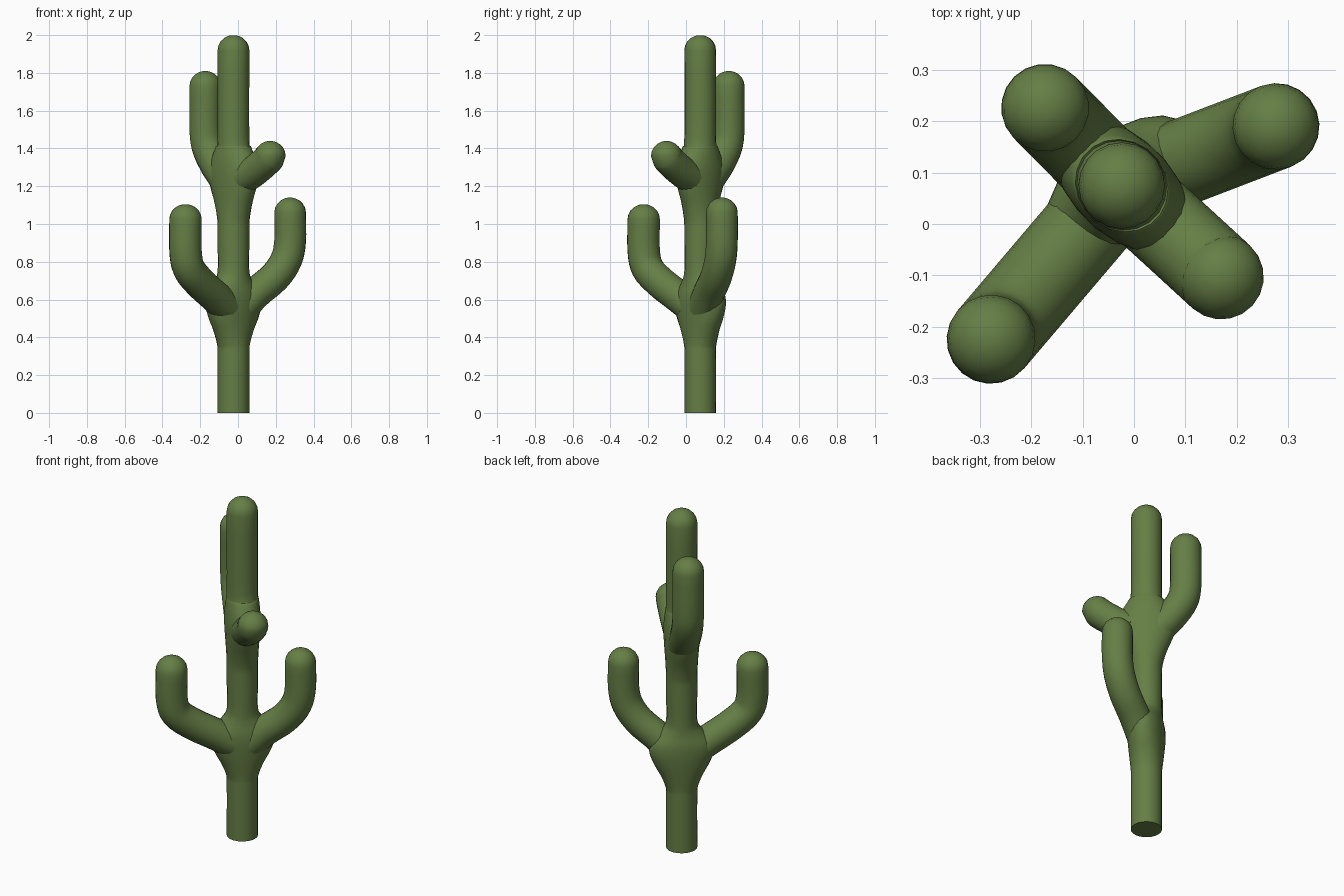
import bpy
import bmesh
import math
from mathutils import Vector

if "Cube" in bpy.data.objects:
    bpy.data.objects.remove(bpy.data.objects["Cube"])

SIDES = 20
R = 0.084
AXIS = Vector((-0.024, 0.075, 0))

green = bpy.data.materials.new("cactus_green")
green.diffuse_color = (0.13, 0.21, 0.06, 1)
green.use_nodes = True
green.node_tree.nodes["Principled BSDF"].inputs["Base Color"].default_value = green.diffuse_color


def spline(points, steps=4):
    """Smooth Catmull-Rom curve through the points."""
    p = [Vector(q) for q in points]
    p = [2 * p[0] - p[1]] + p + [2 * p[-1] - p[-2]]
    out = []
    for a, b, c, d in zip(p, p[1:], p[2:], p[3:]):
        for s in range(steps):
            t = s / steps
            out.append(0.5 * (2 * b + (c - a) * t + (2 * a - 5 * b + 4 * c - d) * t * t
                              + (3 * b - a - 3 * c + d) * t ** 3))
    return out + [p[-2]]


def circle(center, u, v, r):
    return [center + r * (math.cos(a) * u + math.sin(a) * v)
            for a in (2 * math.pi * i / SIDES for i in range(SIDES))]


def dome(base, u, v, r, height):
    """Rounded tip rings, pointing straight up."""
    return [circle(base + Vector((0, 0, height * math.sin(a))), u, v, r * math.cos(a))
            for a in (math.radians(d) for d in (18, 36, 54, 70, 82))]


def loft(name, rings):
    bm = bmesh.new()
    loops = [[bm.verts.new(p) for p in ring] for ring in rings]
    for lo, hi in zip(loops, loops[1:]):
        for i in range(SIDES):
            j = (i + 1) % SIDES
            bm.faces.new((lo[i], lo[j], hi[j], hi[i]))
    bm.faces.new(loops[0][::-1])
    bm.faces.new(loops[-1])
    bmesh.ops.recalc_face_normals(bm, faces=bm.faces)
    mesh = bpy.data.meshes.new(name)
    bm.to_mesh(mesh)
    bm.free()
    mesh.materials.append(green)
    ob = bpy.data.objects.new(name, mesh)
    bpy.context.collection.objects.link(ob)
    bpy.ops.object.select_all(action='DESELECT')
    ob.select_set(True)
    bpy.context.view_layer.objects.active = ob
    bpy.ops.object.shade_smooth_by_angle(angle=math.radians(50))


X, Y = Vector((1, 0, 0)), Vector((0, 1, 0))


# Trunk: round column stretched towards the arms at two forks
def trunk_rings(profile, angle):
    d = Vector((math.cos(angle), math.sin(angle), 0))
    rings = []
    for z, long_r, short_r in spline(profile):
        ring = circle(Vector((0, 0, 0)), X, Y, short_r)
        k = long_r / short_r - 1
        rings.append([AXIS + Vector((0, 0, z)) + p + d * p.dot(d) * k for p in ring])
    return rings


lower = [(0, R, R), (0.3, R, R), (0.36, 0.088, R), (0.43, 0.115, 0.09), (0.5, 0.152, 0.096),
         (0.57, 0.175, 0.1), (0.63, 0.165, 0.098), (0.69, 0.115, 0.088), (0.75, R, R), (0.9, R, R)]
upper = [(0.96, R, R), (1.02, 0.087, R), (1.1, 0.108, 0.087), (1.2, 0.147, 0.093),
         (1.28, 0.162, 0.096), (1.35, 0.135, 0.093), (1.41, 0.1, 0.087), (1.46, R, R), (1.92, R, R)]
loft("trunk", trunk_rings(lower, math.radians(40)) + trunk_rings(upper, math.radians(136))
     + dome(AXIS + Vector((0, 0, 1.92)), X, Y, R, 0.08))


# Arms: tubes that leave the trunk and bend upwards
def arm(name, tip, path, top, r=R):
    """path holds (fraction of the way out, height) pairs."""
    reach = Vector((tip[0], tip[1], 0)) - AXIS
    side = Vector((-reach.y, reach.x, 0)).normalized()
    height = 0.08
    pts = spline([AXIS + reach * t + Vector((0, 0, z)) for t, z in path + [(1, top - height)]])
    rings = []
    for i, p in enumerate(pts):
        tangent = (pts[min(i + 1, len(pts) - 1)] - pts[max(i - 1, 0)]).normalized()
        if i == len(pts) - 1:
            tangent = Vector((0, 0, 1))
        rings.append(circle(p, side.cross(tangent), side, r))
    u = side.cross(Vector((0, 0, 1)))
    loft(name, rings + dome(pts[-1], u, side, r, height))


arm("lower_right_arm", (0.276, 0.19),
    [(0.1, 0.54), (0.4, 0.635), (0.73, 0.72), (0.93, 0.81), (1, 0.91)], 1.14)
arm("lower_left_arm", (-0.278, -0.224),
    [(0.15, 0.56), (0.4, 0.62), (0.7, 0.69), (0.93, 0.765), (1, 0.86)], 1.105, 0.086)
arm("upper_left_arm", (-0.173, 0.226),
    [(0.1, 1.19), (0.35, 1.25), (0.65, 1.32), (0.92, 1.41), (1, 1.51)], 1.81, 0.085)
arm("upper_right_bud", (0.17, -0.103),
    [(0.3, 1.245), (0.6, 1.285), (0.9, 1.335)], 1.44, 0.083)
